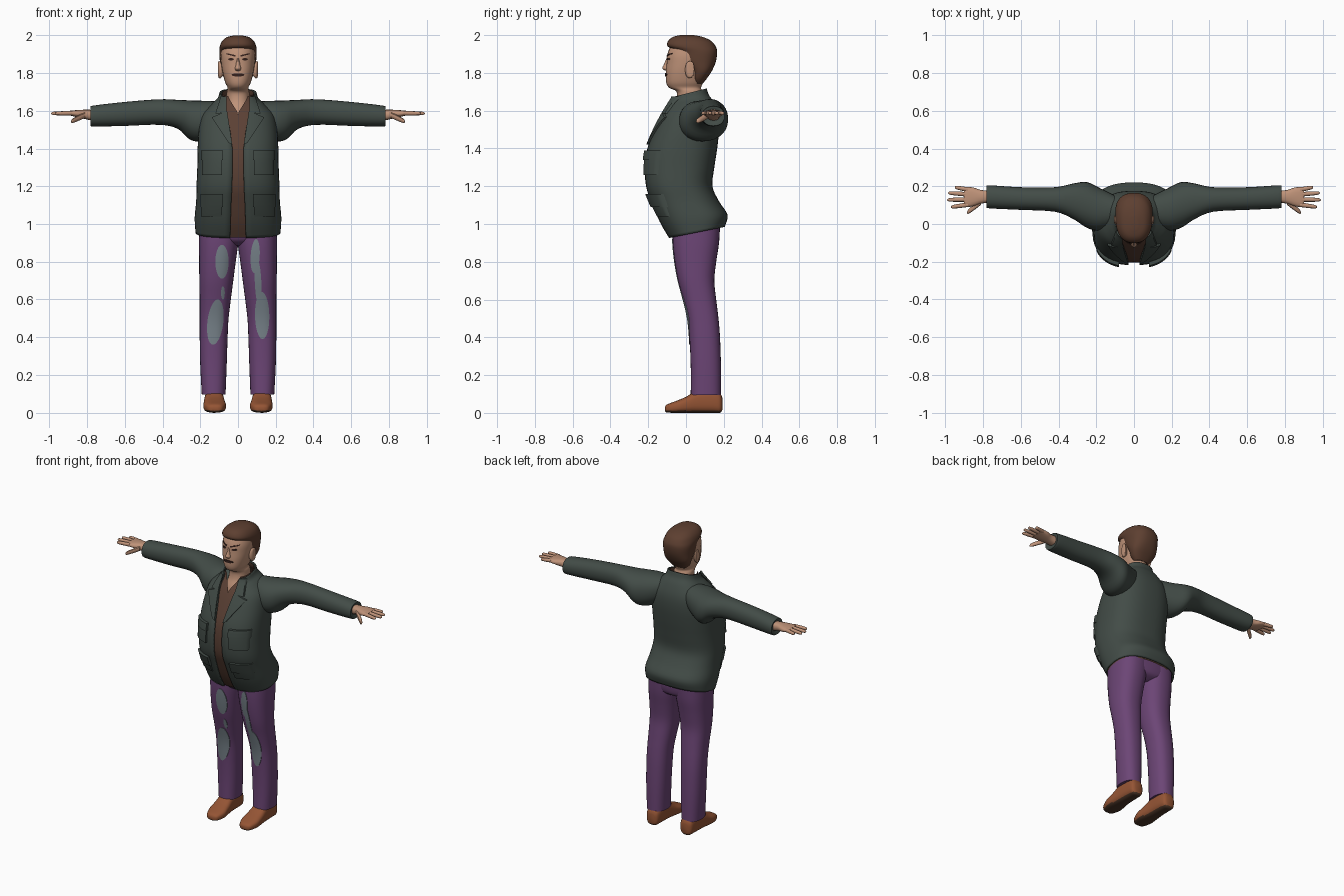
import bpy
import bmesh
from math import sin, cos, asin, pi, sqrt, copysign

start = bpy.data.objects.get("Cube")
if start:
    bpy.data.objects.remove(start)


def material(name, *rgb):
    mat = bpy.data.materials.new(name)
    mat.use_nodes = True
    mat.diffuse_color = (*rgb, 1)
    mat.node_tree.nodes["Principled BSDF"].inputs["Base Color"].default_value = (*rgb, 1)
    return mat


cloth = material("dark green cloth", .055, .072, .063)
brown = material("brown shirt", .105, .052, .035)
purple = material("purple trousers", .15, .06, .18)
grey = material("grey patch", .19, .23, .26)
skin = material("skin", .52, .29, .19)
hair_mat = material("brown hair", .11, .05, .03)
leather = material("tan leather", .3, .09, .035)
sole_mat = material("dark sole", .07, .035, .02)
dark = material("dark features", .035, .015, .012)
made = []


def finish(name, bm, mat, mirror=False):
    bmesh.ops.recalc_face_normals(bm, faces=bm.faces)
    mesh = bpy.data.meshes.new(name)
    bm.to_mesh(mesh)
    bm.free()
    obj = bpy.data.objects.new(name, mesh)
    bpy.context.collection.objects.link(obj)
    mesh.materials.append(mat)
    if mirror:
        obj.modifiers.new("Mirror", "MIRROR").use_mirror_merge = False
    made.append(obj)
    return obj


def smooth_rings(rings, steps=4):
    """Spline through the rings, value by value."""
    padded = [rings[0], *rings, rings[-1]]
    dense = []
    for p, q, r, s in zip(padded, padded[1:], padded[2:], padded[3:]):
        for k in range(steps):
            t = k / steps
            dense.append([b + t / 2 * (c - a + t * (2 * a - 5 * b + 4 * c - d
                          + t * (3 * (b - c) + d - a))) for a, b, c, d in zip(p, q, r, s)])
    return dense + [list(rings[-1])]


def wide(rows):
    """Rows of height, front, back, half width become symmetric rings."""
    return [(z, f, b, -w, w, *rest) for z, f, b, w, *rest in rows]


def loft(name, mat, rings, axes, power=2.2, sides=28, mirror=False, cap=True):
    """Ring: place along axis, low/high of both cross axes, then front gap and slope."""
    bm = bmesh.new()
    loops = []
    is_open = len(rings[0]) > 5
    for t, a0, a1, b0, b1, *rest in smooth_rings(rings):
        gap, slope = rest or (0, 0)
        ra, rb = (a1 - a0) / 2, (b1 - b0) / 2
        first = asin(min(1, max(0, gap) / rb) ** (power / 2))
        loop = []
        for i in range(sides + is_open):
            angle = first + (2 * pi - 2 * first) * i / sides
            c, s = cos(angle), sin(angle)
            da = -ra * copysign(abs(c) ** (2 / power), c)
            db = rb * copysign(abs(s) ** (2 / power), s)
            co = [0, 0, 0]
            co[axes[0]] = t + slope * da
            co[axes[1]] = (a0 + a1) / 2 + da
            co[axes[2]] = (b0 + b1) / 2 + db
            loop.append(bm.verts.new(co))
        loops.append(loop)
    count = len(loops[0])
    for low, high in zip(loops, loops[1:]):
        for i in range(count - is_open):
            j = (i + 1) % count
            bm.faces.new((low[i], low[j], high[j], high[i]))
    if cap and not is_open:
        bm.faces.new(loops[0])
        bm.faces.new(loops[-1])
    return finish(name, bm, mat, mirror)


def front_of(rings, power=2.2):
    """Returns a function giving the front surface y at x, z."""
    dense = smooth_rings(rings)

    def y_at(x, z):
        low, high = min(zip(dense, dense[1:]), key=lambda p: abs((p[0][0] + p[1][0]) / 2 - z))
        k = (z - low[0]) / (high[0] - low[0])
        _, a0, a1, b0, b1 = [p + (q - p) * k for p, q in zip(low[:5], high[:5])]
        u = min(.99, abs(x - (b0 + b1) / 2) / ((b1 - b0) / 2))
        return (a0 + a1) / 2 - (a1 - a0) / 2 * (1 - u ** power) ** (1 / power)
    return y_at


def patch(name, mat, y_at, corners, proud, oval=False, mirror=False, n=10):
    """Plate following a front surface; corners run round from bottom left."""
    bm = bmesh.new()
    grid = []
    for i in range(n + 1):
        for j in range(n + 1):
            u, v = 2 * i / n - 1, 2 * j / n - 1
            if oval:
                u, v = u * sqrt(1 - v * v / 2), v * sqrt(1 - u * u / 2)
            u, v = (u + 1) / 2, (v + 1) / 2
            weights = ((1 - u) * (1 - v), u * (1 - v), u * v, (1 - u) * v)
            x, z = (sum(w * c[k] for w, c in zip(weights, corners)) for k in (0, 1))
            grid.append(bm.verts.new((x, y_at(x, z) + .004, z)))
    for i in range(n):
        for j in range(n):
            k = i * (n + 1) + j
            bm.faces.new((grid[k], grid[k + n + 1], grid[k + n + 2], grid[k + 1]))
    out = bmesh.ops.extrude_face_region(bm, geom=bm.faces[:])["geom"]
    for v in out:
        if isinstance(v, bmesh.types.BMVert):
            v.co.y -= proud + .004
    return finish(name, bm, mat, mirror)


def box(x0, x1, z0, z1, lean=0):
    return [(x0, z0), (x1, z0), (x1 + lean, z1), (x0 + lean, z1)]


X, Y, Z = 0, 1, 2
UP, OUT, BACK = (Z, Y, X), (X, Y, Z), (Y, X, Z)

# Jacket: height, front, back, half width, front gap, slope
torso = [(.955, -.09, .205, .225, .042, .2), (1.03, -.14, .22, .23, .04, .1),
         (1.12, -.185, .175, .222, .036, 0), (1.2, -.212, .14, .22, .032, 0),
         (1.3, -.218, .15, .216, .03, 0), (1.4, -.205, .165, .214, .03, 0),
         (1.5, -.165, .175, .208, .042, 0), (1.58, -.125, .17, .19, .058, 0),
         (1.635, -.095, .145, .14, .066, .1), (1.665, -.08, .12, .108, .066, .2),
         (1.695, -.07, .11, .098, .066, .25)]
jacket = loft("jacket_body", cloth, wide(torso), UP, 2.5, 48)
thick = jacket.modifiers.new("Thickness", "SOLIDIFY")
thick.thickness = .008
sleeve = [(.08, 0, .14, 1.51, 1.65), (.18, -.035, .19, 1.445, 1.653), (.25, -.02, .222, 1.445, 1.655),
          (.32, .025, .215, 1.505, 1.658), (.42, .065, .195, 1.526, 1.661), (.6, .075, .195, 1.52, 1.647),
          (.765, .083, .205, 1.517, 1.628), (.78, .09, .2, 1.525, 1.62), (.775, .11, .18, 1.54, 1.605)]
loft("sleeves", cloth, sleeve, OUT, mirror=True)

# Lapels, collar flaps and pockets
chest = front_of(wide(torso), 2.5)
patch("lapels", cloth, chest, [(.03, 1.42), (.05, 1.43), (.14, 1.565), (.058, 1.6)], .012, mirror=True)
patch("collar_flaps", cloth, chest, [(.06, 1.59), (.12, 1.585), (.092, 1.675), (.06, 1.675)], .012, mirror=True)
patch("chest_pockets", cloth, chest, box(.085, .19, 1.26, 1.37), .014, mirror=True)
patch("chest_pocket_flaps", cloth, chest, box(.08, .195, 1.34, 1.39), .02, mirror=True)
patch("hip_pockets", cloth, chest, box(.085, .195, 1.04, 1.14), .014, mirror=True)
patch("hip_pocket_flaps", cloth, chest, box(.08, .2, 1.09, 1.16), .021, mirror=True)

# Shirt with an open neck
shirt = [(z, f + .014, b - .014, w - .014, max(0, z - 1.59) * .5, s) for z, f, b, w, g, s in torso]
loft("shirt", brown, wide(shirt), UP, 2.5, 48)

# Head and neck
head = wide([(1.54, -.09, .08, .09), (1.6, -.075, .09, .075), (1.65, -.052, .09, .062),
             (1.7, -.05, .085, .06), (1.722, -.09, .08, .055), (1.75, -.105, .09, .068),
             (1.8, -.107, .1, .081), (1.85, -.103, .12, .089), (1.9, -.098, .13, .091),
             (1.95, -.075, .12, .08), (1.98, -.03, .09, .05)])
loft("head", skin, head, UP)
loft("nose", skin, wide([(1.885, -.1, -.07, .007), (1.845, -.117, -.07, .012), (1.824, -.125, -.07, .018),
                         (1.812, -.11, -.07, .012)]), UP, sides=12)
loft("ears", skin, [(.08, .0, .03, 1.785, 1.84), (.094, -.005, .04, 1.772, 1.86),
                    (.104, .005, .044, 1.778, 1.862), (.106, .015, .035, 1.8, 1.845)], OUT, sides=16, mirror=True)

# Short hair
loft("hair", hair_mat, wide([(1.745, .04, .09, .05), (1.77, .03, .11, .072), (1.81, .025, .137, .09),
                             (1.86, -.02, .158, .096), (1.91, -.045, .165, .099), (1.94, -.097, .157, .097),
                             (1.968, -.095, .135, .085), (1.99, -.07, .09, .06), (2, -.03, .04, .02)]), UP, 2.4, 32)

# Painted features
face = front_of(head)
patch("eyes", dark, face, box(.022, .052, 1.867, 1.88), .003, True, True)
patch("eyebrows", dark, face, [(.012, 1.886), (.062, 1.9), (.062, 1.906), (.012, 1.895)], .003, mirror=True)
patch("mouth", dark, face, box(-.034, .034, 1.782, 1.799), .004, True)

# Hands: palm, four fingers and a thumb
loft("palms", skin, [(.76, .115, .178, 1.545, 1.605), (.81, .108, .18, 1.556, 1.606), (.85, .095, .193, 1.565, 1.604),
                     (.885, .09, .196, 1.574, 1.601), (.9, .1, .19, 1.578, 1.598)], OUT, 2.6, 16, True)


def finger(name, base, tip, radius):
    rings = []
    for k, size in ((0, 1), (.5, .95), (.9, .75), (1, .2)):
        x, y, z = (p + (q - p) * k for p, q in zip(base, tip))
        r = radius * size
        rings.append((x, y - r, y + r, z - r, z + r))
    loft(name, skin, rings, OUT, sides=10, mirror=True)


for label, y0, y1, reach in (("index", .102, .09, .97), ("middle", .13, .128, .99),
                             ("ring", .157, .165, .985), ("little", .182, .195, .95)):
    finger(label + "_fingers", (.88, y0, 1.588), (reach, y1, 1.586), .012)
finger("thumbs", (.81, .118, 1.578), (.885, .06, 1.543), .016)

# Trousers
leg = [(.095, .025, .185, .066, .192), (.25, .025, .185, .06, .2), (.4, .018, .18, .055, .203),
       (.5, .008, .172, .05, .203), (.6, -.015, .16, .038, .203), (.7, -.042, .15, .025, .205),
       (.8, -.06, .16, .012, .206), (.9, -.07, .175, -.002, .207), (.99, -.07, .18, -.01, .205)]
loft("trouser_legs", purple, leg, UP, 2.4, 32, True)
loft("trouser_seat", purple, wide([(.885, -.01, .12, .06), (.91, -.05, .165, .15), (.95, -.066, .178, .198),
                                   (1, -.07, .18, .2)]), UP, 2.5, 32)

# Worn patches, placed on each leg
thigh = front_of(leg, 2.4)


def right_thigh(x, z):
    return thigh(-x, z)


patch("left_thigh_patch", grey, thigh, box(.062, .11, .74, .92, .01), .003, True)
patch("left_middle_patch", grey, thigh, box(.095, .13, .56, .82, -.012), .003, True)
patch("left_knee_patch", grey, thigh, box(.092, .168, .39, .64, -.004), .003, True)
patch("right_thigh_patch", grey, right_thigh, box(-.12, -.05, .71, .89), .003, True)
patch("right_middle_patch", grey, right_thigh, box(-.09, -.07, .6, .67), .003, True)
patch("right_knee_patch", grey, right_thigh, box(-.175, -.09, .36, .6, .025), .003, True)

# Shoes with dark soles
shoe = loft("shoes", leather, [(-.112, .105, .14, .01, .03), (-.1, .082, .163, .002, .045), (-.05, .064, .182, 0, .064),
                               (0, .068, .182, 0, .085), (.06, .075, .178, 0, .118), (.14, .078, .174, 0, .125),
                               (.18, .085, .168, 0, .105), (.192, .1, .15, .015, .08)], BACK, 2.8, 32, True)
shoe.data.materials.append(sole_mat)
for poly in shoe.data.polygons:
    if poly.center.z < .012:
        poly.material_index = 1

# Smooth shading with crisp edges
bpy.ops.object.select_all(action="DESELECT")
for obj in made:
    obj.select_set(True)
bpy.context.view_layer.objects.active = made[0]
bpy.ops.object.shade_smooth_by_angle(angle=.8)
